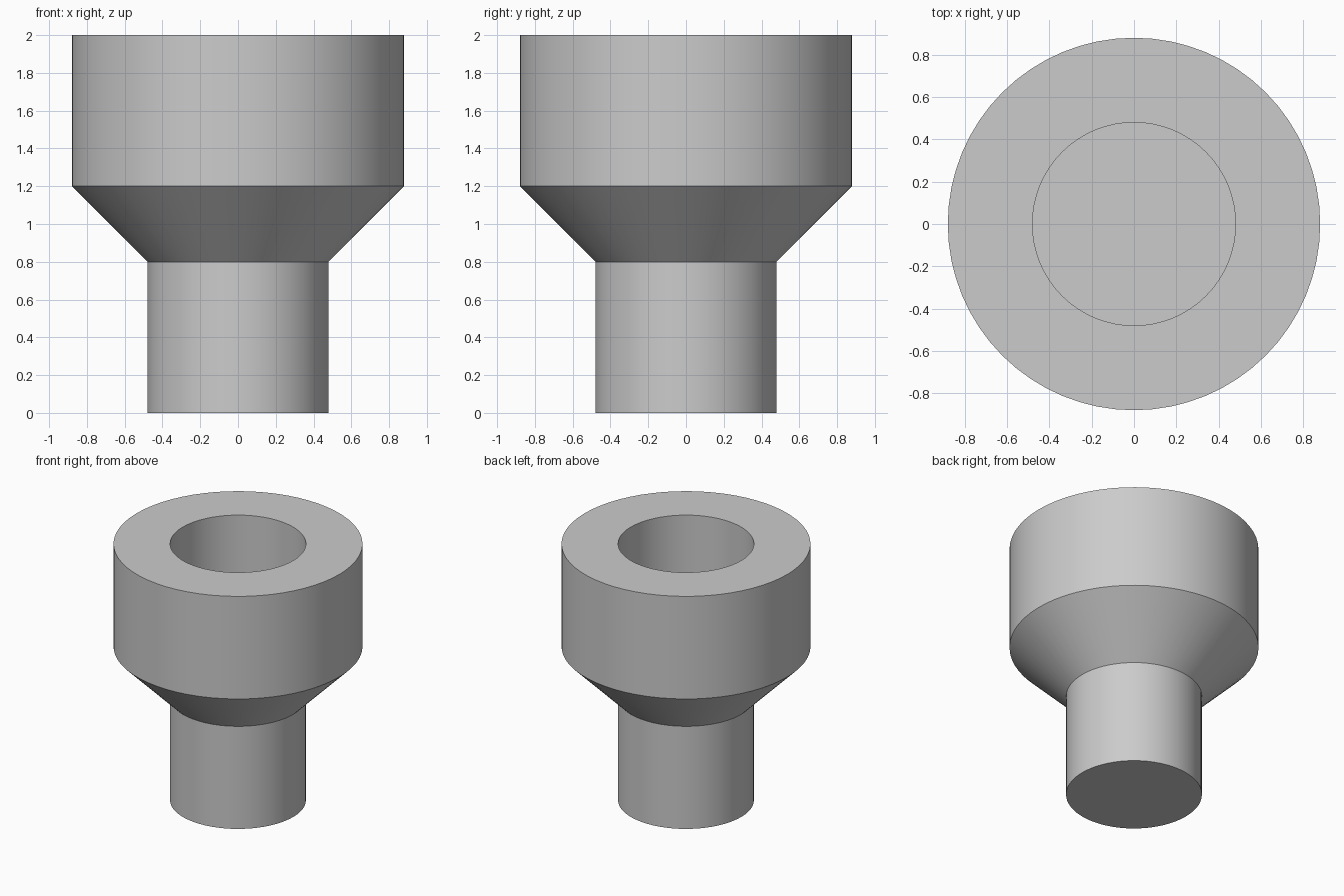
import bpy, bmesh
from math import cos, sin, tau

SEGMENTS = 64
PEG_RADIUS, BODY_RADIUS = 0.48, 0.88

cube = bpy.data.objects.get("Cube")
if cube:
    bpy.data.objects.remove(cube, do_unlink=True)


def make_material(name, colour):
    mat = bpy.data.materials.new(name)
    mat.use_nodes = True
    mat.diffuse_color = colour
    mat.node_tree.nodes["Principled BSDF"].inputs["Base Color"].default_value = colour
    return mat


def make_turned_solid(name, profile, mat):
    """Revolve (radius, z) points about z and close both ends with flat caps."""
    bm = bmesh.new()
    rings = [[bm.verts.new((r * cos(tau * i / SEGMENTS), r * sin(tau * i / SEGMENTS), z))
              for i in range(SEGMENTS)] for r, z in profile]
    for low, high in zip(rings, rings[1:]):
        for i in range(SEGMENTS):
            j = (i + 1) % SEGMENTS
            bm.faces.new((low[i], low[j], high[j], high[i]))
    bm.faces.new(rings[0][::-1])
    bm.faces.new(rings[-1])
    bmesh.ops.recalc_face_normals(bm, faces=bm.faces)
    mesh = bpy.data.meshes.new(name)
    bm.to_mesh(mesh)
    bm.free()
    mesh.materials.append(mat)
    obj = bpy.data.objects.new(name, mesh)
    bpy.context.collection.objects.link(obj)
    return obj


grey = make_material("light_grey", (0.6, 0.6, 0.6, 1))

# Peg, flared shoulder, wide body, then the rim and socket that matches the peg
adapter = make_turned_solid("stepped_adapter", [
    (PEG_RADIUS, 0), (PEG_RADIUS, 0.8),
    (BODY_RADIUS, 1.2), (BODY_RADIUS, 2),
    (PEG_RADIUS, 2), (PEG_RADIUS, 1.2),
], grey)

# Smooth round walls with crisp edges between sections
bpy.ops.object.select_all(action="DESELECT")
adapter.select_set(True)
bpy.context.view_layer.objects.active = adapter
bpy.ops.object.shade_smooth_by_angle(angle=0.5)
